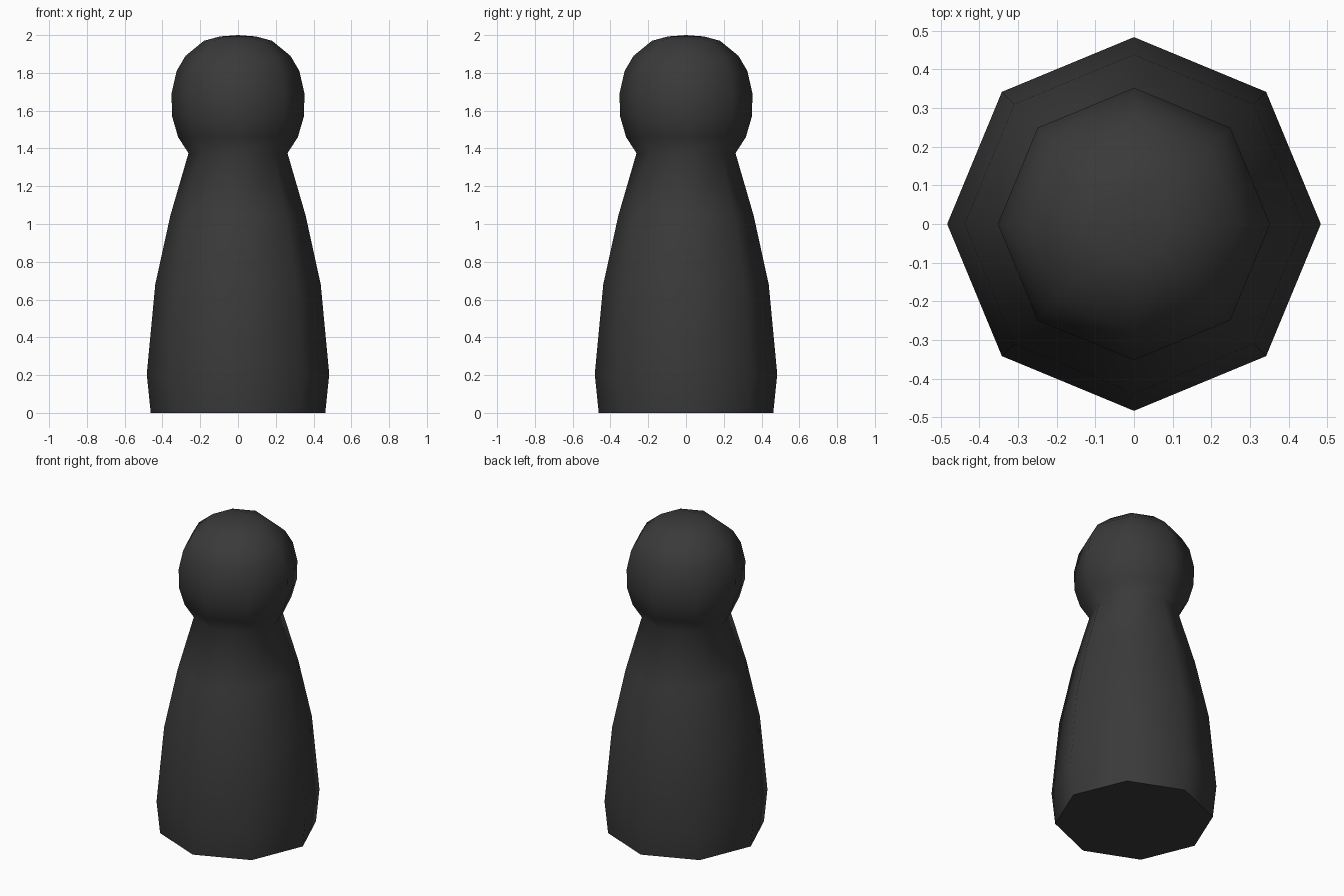
import bpy, bmesh, math

if "Cube" in bpy.data.objects:
    bpy.data.objects.remove(bpy.data.objects["Cube"])

SIDES = 8

black = bpy.data.materials.new("charcoal black")
black.diffuse_color = (0.042, 0.042, 0.042, 1)
black.use_nodes = True
black.node_tree.nodes["Principled BSDF"].inputs["Base Color"].default_value = black.diffuse_color

# Profile (radius, height): flared body, pinched neck, round head
PROFILE = [(0.462, 0), (0.483, 0.205), (0.438, 0.68), (0.358, 1.045), (0.262, 1.375),
           (0.317, 1.46), (0.349, 1.57), (0.352, 1.69), (0.325, 1.81),
           (0.278, 1.89), (0.18, 1.97), (0.095, 1.993)]

bm = bmesh.new()
rings = []
for r, z in PROFILE:
    rings.append([bm.verts.new((r * math.cos(math.tau * i / SIDES),
                                r * math.sin(math.tau * i / SIDES), z))
                  for i in range(SIDES)])
for low, high in zip(rings, rings[1:]):
    for i in range(SIDES):
        j = (i + 1) % SIDES
        bm.faces.new((low[i], low[j], high[j], high[i]))

# Flat base and domed crown
bm.faces.new(rings[0][::-1])
tip = bm.verts.new((0, 0, 2))
for i in range(SIDES):
    bm.faces.new((rings[-1][i], rings[-1][(i + 1) % SIDES], tip))

mesh = bpy.data.meshes.new("pawn")
bm.to_mesh(mesh)
bm.free()
mesh.materials.append(black)
pawn = bpy.data.objects.new("pawn", mesh)
bpy.context.collection.objects.link(pawn)

# Smooth sides, sharp base edge and neck
bpy.context.view_layer.objects.active = pawn
pawn.select_set(True)
bpy.ops.object.shade_smooth_by_angle(angle=math.radians(60))
